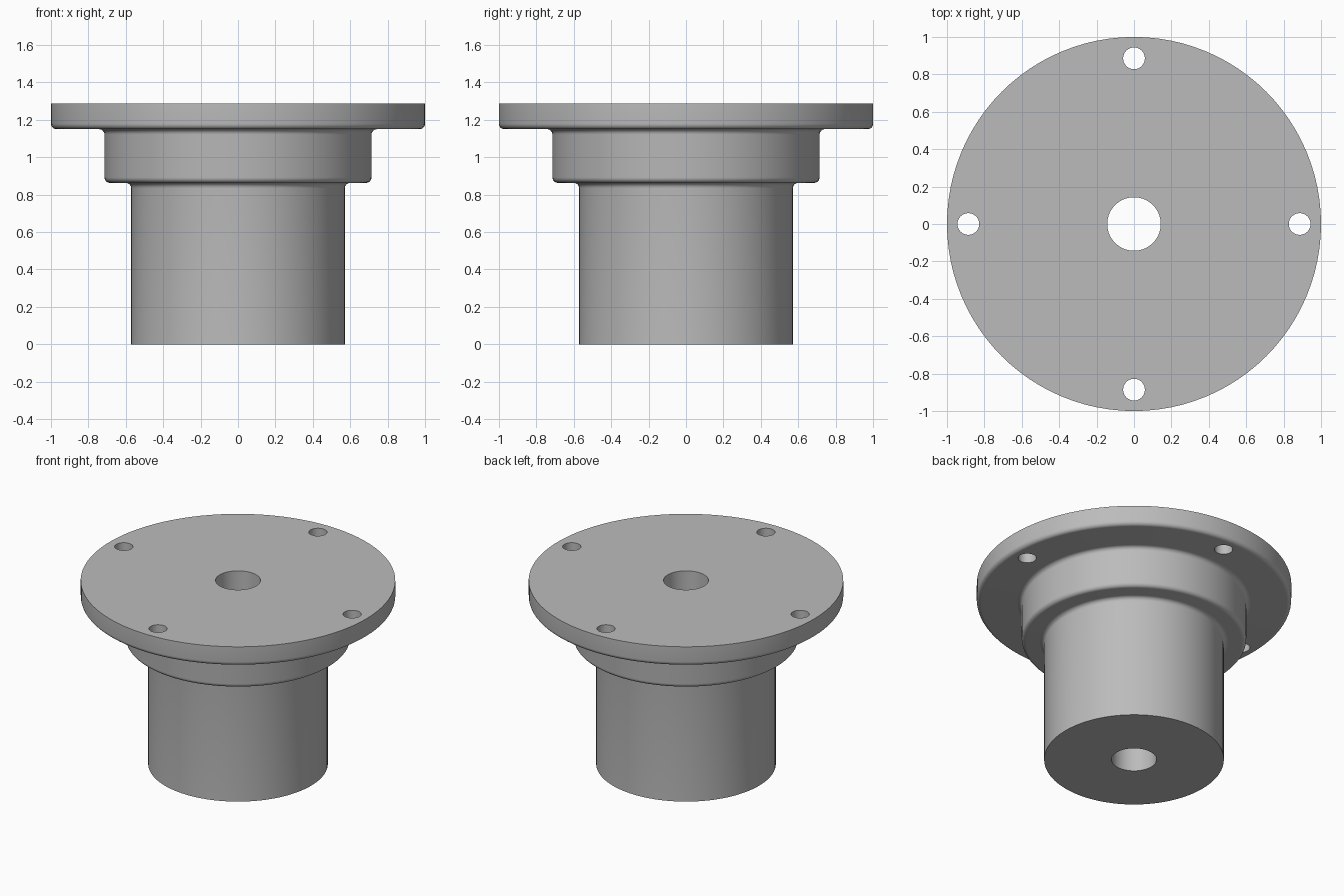
import bpy, bmesh
from math import pi, cos, sin, radians

if "Cube" in bpy.data.objects:
    bpy.data.objects.remove(bpy.data.objects["Cube"], do_unlink=True)

SEGMENTS = 96
FILLET = 0.029
BODY_R, COLLAR_R, FLANGE_R, BORE_R = 0.571, 0.714, 1.0, 0.143
COLLAR_Z, FLANGE_Z, TOP_Z = 0.863, 1.15, 1.286

grey = bpy.data.materials.new("machined_grey")
grey.use_nodes = True
colour = (0.5, 0.5, 0.5, 1)
grey.diffuse_color = colour
grey.node_tree.nodes["Principled BSDF"].inputs["Base Color"].default_value = colour


def arc(r, z, start, end, steps=6):
    """Fillet points around a centre, angles in degrees."""
    angles = [radians(start + (end - start) * i / steps) for i in range(steps + 1)]
    return [(r + FILLET * cos(a), z + FILLET * sin(a)) for a in angles]


def step_up(inner, outer, z):
    """Concave fillet, flat shoulder and rounded outer edge."""
    return (arc(inner + FILLET, z - FILLET, 180, 90)
            + arc(outer - FILLET, z + FILLET, -90, 0))


# Stepped body with flange and bore, revolved from one closed profile
profile = [(BORE_R, 0), (BODY_R, 0)]
profile += step_up(BODY_R, COLLAR_R, COLLAR_Z)
profile += step_up(COLLAR_R, FLANGE_R, FLANGE_Z)
profile += [(FLANGE_R, TOP_Z), (BORE_R, TOP_Z)]

bm = bmesh.new()
verts = [bm.verts.new((r, 0, z)) for r, z in profile]
edges = [bm.edges.new((v, verts[(i + 1) % len(verts)])) for i, v in enumerate(verts)]
bmesh.ops.spin(bm, geom=verts + edges, cent=(0, 0, 0), axis=(0, 0, 1),
               angle=2 * pi, steps=SEGMENTS)
bmesh.ops.remove_doubles(bm, verts=bm.verts, dist=0.0001)
bmesh.ops.recalc_face_normals(bm, faces=bm.faces)
mesh = bpy.data.meshes.new("flanged_hub")
bm.to_mesh(mesh)
bm.free()
mesh.materials.append(grey)
hub = bpy.data.objects.new("flanged_hub", mesh)
bpy.context.collection.objects.link(hub)

# Four bolt holes through the flange
for i in range(4):
    a = i * pi / 2
    bpy.ops.mesh.primitive_cylinder_add(vertices=48, radius=0.058, depth=0.5,
                                        location=(0.886 * cos(a), 0.886 * sin(a), 1.22))
    cutter = bpy.context.object
    cutter.name = "bolt_hole_cutter"
    cutter.hide_render = True
    cutter.data.materials.append(grey)
    cut = hub.modifiers.new("bolt_hole", "BOOLEAN")
    cut.operation = "DIFFERENCE"
    cut.solver = "EXACT"
    cut.object = cutter
    bpy.ops.object.select_all(action="DESELECT")
    hub.select_set(True)
    bpy.context.view_layer.objects.active = hub
    bpy.ops.object.modifier_apply(modifier=cut.name)
    bpy.data.objects.remove(cutter, do_unlink=True)

bpy.ops.object.shade_smooth_by_angle(angle=radians(30))
